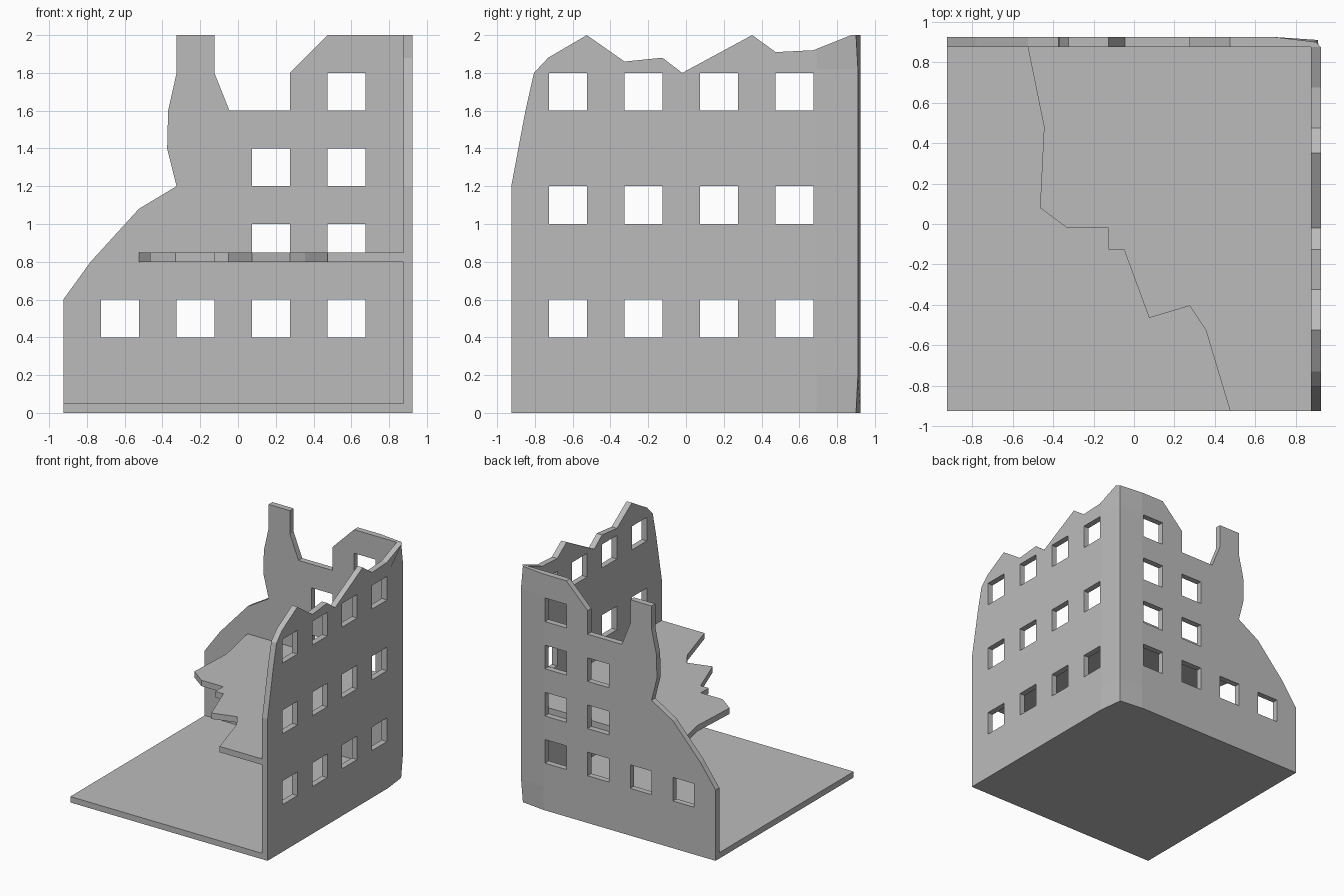
import bpy
import bmesh
from mathutils import Vector

cube = bpy.data.objects.get("Cube")
if cube:
    bpy.data.objects.remove(cube, do_unlink=True)

OUT, INN = 0.925, 0.875       # outer and inner faces of the walls
COLUMNS = [-0.625, -0.225, 0.175, 0.575]
WINDOW = 0.2

concrete = bpy.data.materials.new("concrete_grey")
concrete.use_nodes = True
grey = (0.5, 0.5, 0.5, 1)
concrete.diffuse_color = grey
concrete.node_tree.nodes["Principled BSDF"].inputs["Base Color"].default_value = grey


def make_object(name, bm):
    bmesh.ops.recalc_face_normals(bm, faces=bm.faces)
    mesh = bpy.data.meshes.new(name)
    bm.to_mesh(mesh)
    bm.free()
    mesh.materials.append(concrete)
    obj = bpy.data.objects.new(name, mesh)
    bpy.context.collection.objects.link(obj)
    return obj


def add_plate(bm, outline, place, low, high):
    """Extrude a 2D outline between two depths; place maps (u, v, depth) to xyz."""
    base = bm.faces.new([bm.verts.new(place(u, v, low)) for u, v in outline])
    new = bmesh.ops.extrude_face_region(bm, geom=[base])["geom"]
    shift = Vector(place(0, 0, high)) - Vector(place(0, 0, low))
    bmesh.ops.translate(bm, verts=[g for g in new if isinstance(g, bmesh.types.BMVert)], vec=shift)


def flat(u, v, d):
    return (u, v, d)


def along_x(u, v, d):
    return (u, d, v)


def along_y(u, v, d):
    return (d, u, v)


def build_wall(name, outline, place, windows):
    bm = bmesh.new()
    add_plate(bm, outline, place, INN, OUT)
    # mitre the inner face at the shared corner
    run, depth = (0, 1) if place is along_x else (1, 0)
    for v in bm.verts:
        if v.co[depth] < OUT - 0.01 and v.co[run] > INN:
            v.co[run] = INN
    wall = make_object(name, bm)

    # punch the window openings
    bm = bmesh.new()
    h = WINDOW / 2
    for u, z in windows:
        square = [(u - h, z), (u + h, z), (u + h, z + WINDOW), (u - h, z + WINDOW)]
        add_plate(bm, square, place, INN - 0.1, OUT + 0.1)
    cutter = make_object(name + "_cutter", bm)
    cutter.hide_render = True
    mod = wall.modifiers.new("windows", "BOOLEAN")
    mod.operation, mod.solver, mod.object = "DIFFERENCE", "EXACT", cutter
    bpy.context.view_layer.objects.active = wall
    bpy.ops.object.modifier_apply(modifier=mod.name)
    bpy.data.objects.remove(cutter, do_unlink=True)

    # wear the outer corner edge back, more at its top and bottom
    bm = bmesh.new()
    bm.from_mesh(wall.data)
    side = Vector((0, 0, 0))
    side[run] = 1
    for point, normal in [(side * 0.69, side), ((0, 0, 0.2), (0, 0, 1)), ((0, 0, 1.82), (0, 0, 1))]:
        bmesh.ops.bisect_plane(bm, geom=bm.verts[:] + bm.edges[:] + bm.faces[:],
                               plane_co=point, plane_no=normal, dist=0.0001)
    for v in bm.verts:
        if min(v.co.x, v.co.y) > OUT - 0.01:
            v.co.x = v.co.y = 0.91 if 0.1 < v.co.z < 1.9 else 0.9
    bm.to_mesh(wall.data)
    bm.free()


# Broken back wall
back_outline = [
    (-OUT, 0), (-OUT, 0.6), (-0.78, 0.8), (-0.525, 1.08), (-0.325, 1.2), (-0.375, 1.4),
    (-0.37, 1.6), (-0.325, 1.8), (-0.325, 2), (-0.125, 2), (-0.125, 1.8), (-0.045, 1.6),
    (0.275, 1.6), (0.275, 1.8), (0.475, 2), (OUT, 2), (OUT, 0)]
back_windows = [(u, 0.4) for u in COLUMNS]
back_windows += [(u, z) for u in COLUMNS[2:] for z in (0.8, 1.2)] + [(COLUMNS[3], 1.6)]
build_wall("back_wall", back_outline, along_x, back_windows)

# Broken side wall
side_outline = [
    (-OUT, 0), (-OUT, 1.2), (-0.85, 1.6), (-0.805, 1.8), (-0.73, 1.88), (-0.525, 2),
    (-0.325, 1.86), (-0.125, 1.88), (-0.02, 1.8), (0.35, 2), (0.475, 1.91), (0.675, 1.92),
    (INN, 2), (OUT, 2), (OUT, 0)]
build_wall("left_wall", side_outline, along_y, [(u, z) for u in COLUMNS for z in (0.4, 1, 1.6)])

# Ground slab
bm = bmesh.new()
add_plate(bm, [(-OUT, -OUT), (INN, -OUT), (INN, INN), (-OUT, INN)], flat, 0, 0.05)
make_object("ground_slab", bm)

# Jagged remains of the upper floor
floor_outline = [
    (-0.525, INN), (-0.445, 0.48), (-0.465, 0.08), (-0.33, -0.02), (-0.125, -0.02),
    (-0.125, -0.125), (-0.05, -0.125), (0.075, -0.465), (0.275, -0.405), (0.355, -0.525),
    (0.475, -OUT), (INN, -OUT), (INN, INN)]
bm = bmesh.new()
add_plate(bm, floor_outline, flat, 0.8, 0.85)
make_object("upper_floor", bm)
